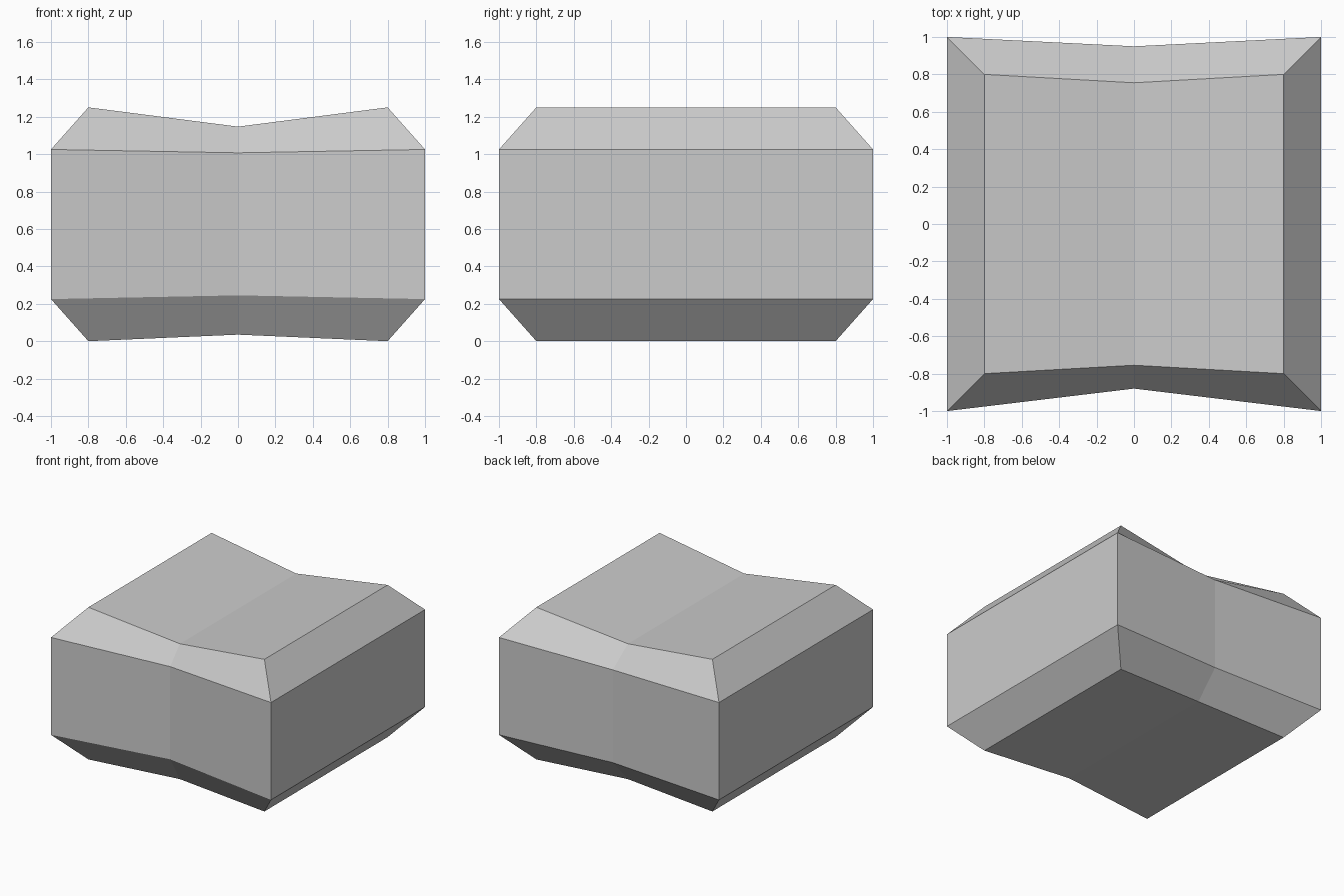
import bpy
import bmesh

old = bpy.data.objects.get("Cube")
if old:
    bpy.data.objects.remove(old, do_unlink=True)

# Plain grey material
grey = bpy.data.materials.new("plain_grey")
grey.use_nodes = True
grey.diffuse_color = (0.6, 0.6, 0.6, 1)
grey.node_tree.nodes["Principled BSDF"].inputs["Base Color"].default_value = (0.6, 0.6, 0.6, 1)

# Levels: corner half-width, corner z, waist z, waist front y, waist back y
LEVELS = [
    (0.8, 0.0, 0.035, -0.755, 0.755),
    (1.0, 0.225, 0.245, -0.88, 0.95),
    (1.0, 1.025, 1.007, -0.88, 0.95),
    (0.8, 1.25, 1.147, -0.755, 0.755),
]


def make_ring(bm, half, z, waist_z, front, back):
    """Square ring with a pinched midpoint on the front and back sides."""
    points = [(-half, -half, z), (0, front, waist_z), (half, -half, z),
              (half, half, z), (0, back, waist_z), (-half, half, z)]
    return [bm.verts.new(p) for p in points]


bm = bmesh.new()
rings = [make_ring(bm, *level) for level in LEVELS]

# Lower bevel, walls and upper bevel
for low, high in zip(rings, rings[1:]):
    for i in range(6):
        j = (i + 1) % 6
        bm.faces.new((low[i], low[j], high[j], high[i]))

# Creased bottom and top, two panels each
for ring in (rings[0], rings[-1]):
    bm.faces.new((ring[0], ring[1], ring[4], ring[5]))
    bm.faces.new((ring[1], ring[2], ring[3], ring[4]))

bmesh.ops.recalc_face_normals(bm, faces=bm.faces)
mesh = bpy.data.meshes.new("pinched_block")
bm.to_mesh(mesh)
bm.free()
mesh.materials.append(grey)
block = bpy.data.objects.new("pinched_block", mesh)
bpy.context.collection.objects.link(block)
